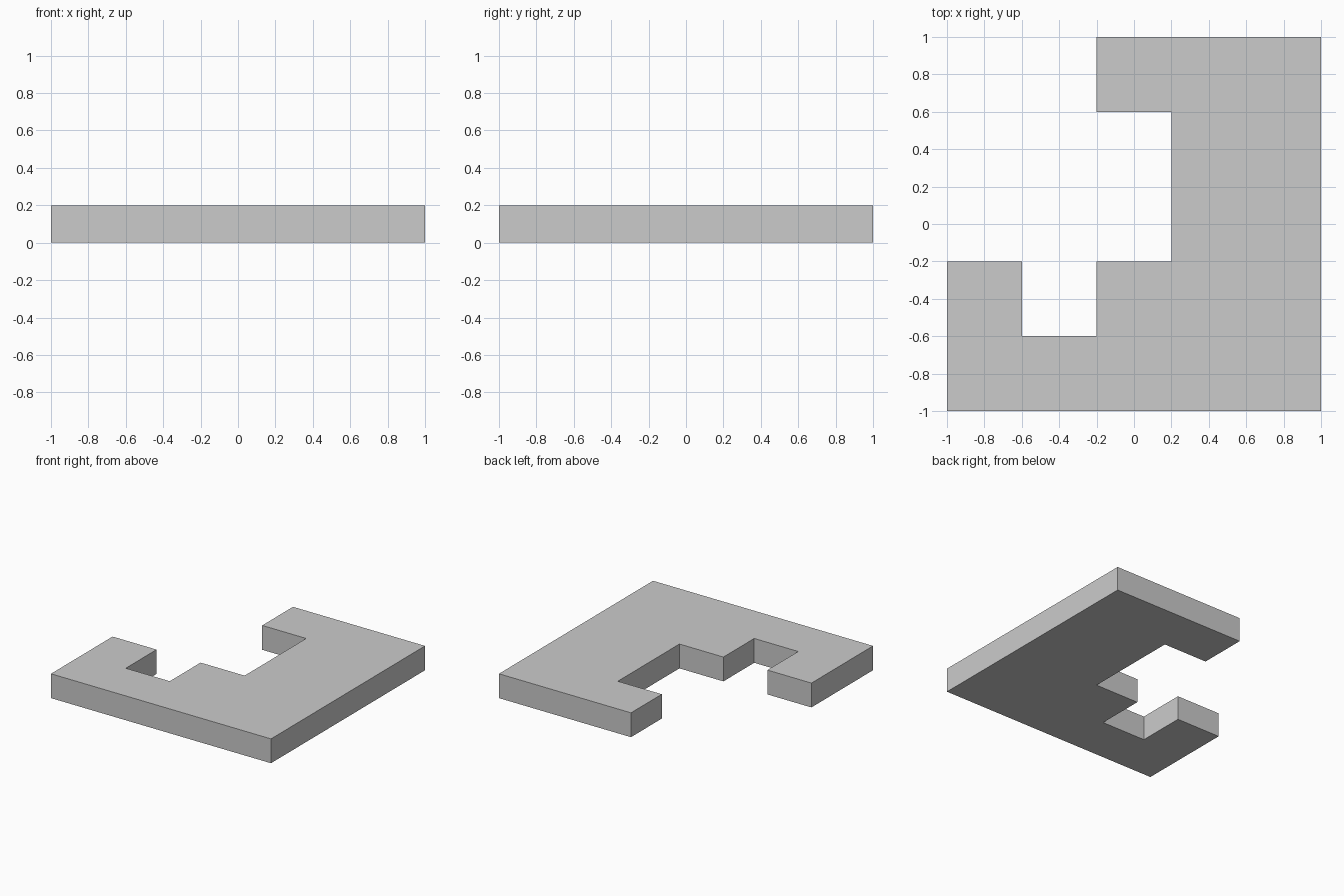
import bpy
import bmesh

if "Cube" in bpy.data.objects:
    bpy.data.objects.remove(bpy.data.objects["Cube"])

THICKNESS = 0.2

# Plan outline, counter-clockwise from the front left corner
OUTLINE = [
    (-1, -1), (1, -1), (1, 1), (-0.2, 1),
    (-0.2, 0.6), (0.2, 0.6), (0.2, -0.2), (-0.2, -0.2),
    (-0.2, -0.6), (-0.6, -0.6), (-0.6, -0.2), (-1, -0.2),
]


def extruded_plate(name, outline, height):
    bm = bmesh.new()
    base = bm.faces.new([bm.verts.new((x, y, 0)) for x, y in outline])
    top = bmesh.ops.extrude_face_region(bm, geom=[base], use_keep_orig=True)
    verts = [v for v in top["geom"] if isinstance(v, bmesh.types.BMVert)]
    bmesh.ops.translate(bm, verts=verts, vec=(0, 0, height))
    bmesh.ops.recalc_face_normals(bm, faces=bm.faces)
    mesh = bpy.data.meshes.new(name)
    bm.to_mesh(mesh)
    bm.free()
    obj = bpy.data.objects.new(name, mesh)
    bpy.context.collection.objects.link(obj)
    return obj


# Flat floor slab with the stepped notch in its back left side
extruded_plate("floor_slab", OUTLINE, THICKNESS)
